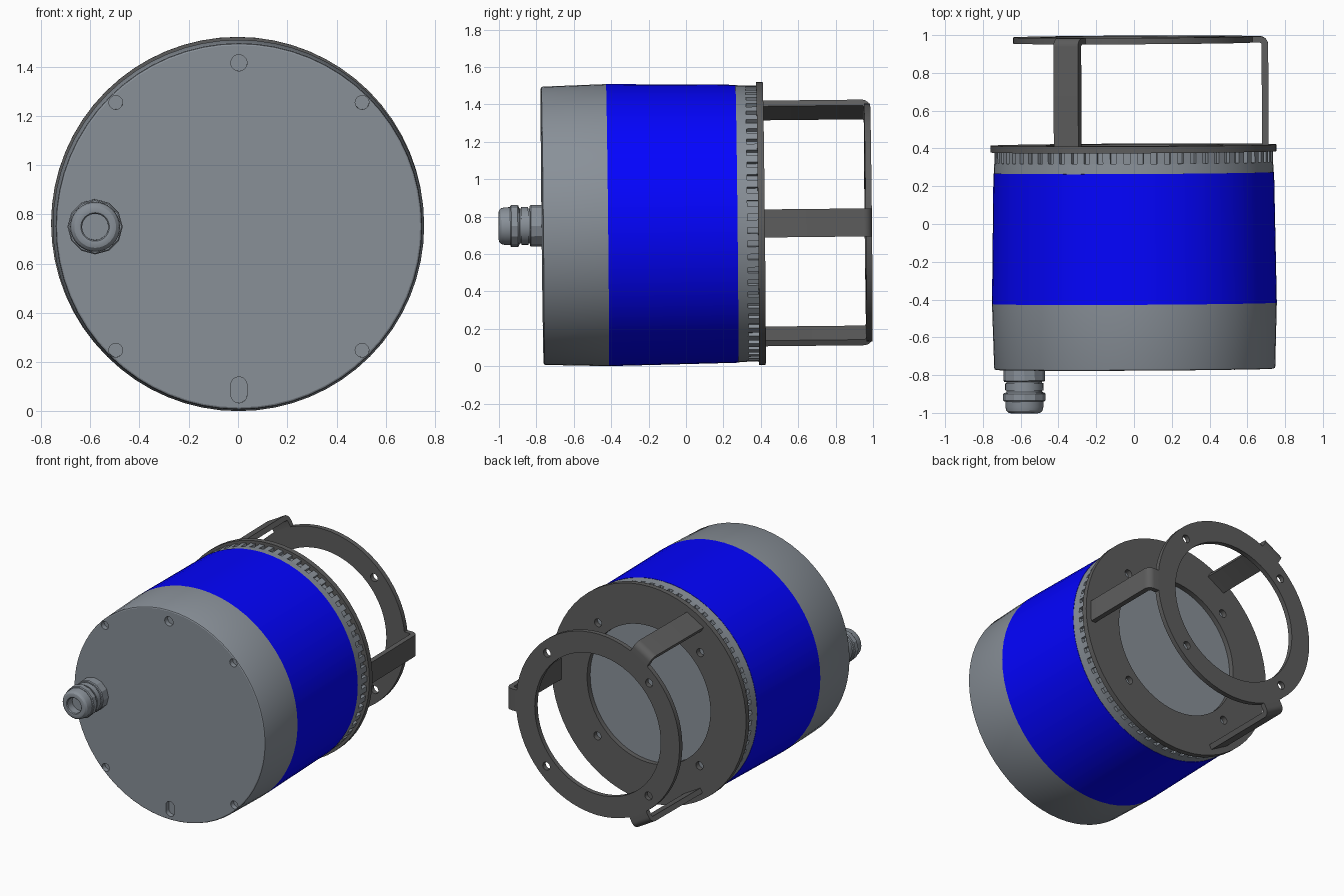
import bpy, bmesh
from math import sin, cos, pi, radians
from mathutils import Matrix, Euler

if "Cube" in bpy.data.objects:
    bpy.data.objects.remove(bpy.data.objects["Cube"])

# Everything is modelled around the y axis, then placed with this slight tilt
PLACE = Matrix.Translation((0, 0, 0.759)) @ Euler((0.0105, 0, 0.005)).to_matrix().to_4x4()


def material(name, rgb):
    m = bpy.data.materials.new(name)
    m.diffuse_color = (*rgb, 1)
    m.use_nodes = True
    m.node_tree.nodes["Principled BSDF"].inputs["Base Color"].default_value = m.diffuse_color
    return m


BLUE = material("blue", (0.001, 0.001, 1.0))
DARK = material("dark_grey", (0.11, 0.11, 0.11))
GREY = material("body_grey", (0.25, 0.28, 0.315))


def finish(name, bm, mat=GREY):
    bmesh.ops.recalc_face_normals(bm, faces=bm.faces)
    me = bpy.data.meshes.new(name)
    bm.to_mesh(me)
    bm.free()
    ob = bpy.data.objects.new(name, me)
    bpy.context.collection.objects.link(ob)
    ob.matrix_world = PLACE
    me.materials.append(mat)
    return ob


def add_loops(bm, loops, closed=False):
    """Skin a list of point loops; cap the ends, or join last to first."""
    rings = [[bm.verts.new(p) for p in lp] for lp in loops]
    n = len(rings[0])
    pairs = list(zip(rings, rings[1:])) + ([(rings[-1], rings[0])] if closed else [])
    for a, b in pairs:
        for i in range(n):
            j = (i + 1) % n
            bm.faces.new((a[i], a[j], b[j], b[i]))
    if not closed:
        bm.faces.new(rings[0])
        bm.faces.new(rings[-1][::-1])


def circle(r, y, seg, x=0, z=0):
    return [(x + r * cos(pi / 2 + 2 * pi * i / seg), y, z + r * sin(pi / 2 + 2 * pi * i / seg))
            for i in range(seg)]


def lathe(name, profile, seg=64, x=0, z=0, closed=False, mat=GREY):
    bm = bmesh.new()
    add_loops(bm, [circle(r, y, seg, x, z) for r, y in profile], closed)
    return finish(name, bm, mat)


def cut(ob, cutter):
    m = ob.modifiers.new("cut", 'BOOLEAN')
    m.operation, m.solver, m.object = 'DIFFERENCE', 'EXACT', cutter
    bpy.context.view_layer.update()
    bpy.context.view_layer.objects.active = ob
    bpy.ops.object.modifier_apply(modifier=m.name)


# Front cover with screw holes and a drain slot
cover = lathe("front_cover", [(0.735, -0.769), (0.741, -0.766), (0.744, -0.758), (0.754, -0.42)])
bm = bmesh.new()
for x, z, r in [(sx * 0.5, sz * 0.503, 0.028) for sx in (-1, 1) for sz in (-1, 1)] + [(0, 0.664, 0.033)]:
    add_loops(bm, [circle(r, y, 20, x, z) for y in (-0.8, -0.735)])
slot = [(0.033 * cos(t), 0.02 * (1 if k < 9 else -1) + 0.033 * sin(t))
        for k in range(18) for t in [pi * (k if k < 9 else k - 1) / 8]]
add_loops(bm, [[(x, y, z - 0.664) for x, z in slot] for y in (-0.8, -0.735)])
cover_cutter = finish("cover_cutter", bm)
cut(cover, cover_cutter)

# Coloured housing band and rear collar
lathe("housing_band", [(0.754, -0.42), (0.743, 0.272)], mat=BLUE)
lathe("rear_collar", [(0.741, 0.272), (0.738, 0.325), (0.716, 0.325), (0.716, 0.382)])

# Row of grip teeth around the collar
bm = bmesh.new()
N = 64
outline = []
for i in range(N):
    for f, r in ((-0.28, 0.71), (-0.28, 0.738), (0.28, 0.738), (0.28, 0.71)):
        a = 2 * pi * (i + f) / N
        outline.append((r * cos(a), r * sin(a)))
add_loops(bm, [[(x, y, z) for x, z in outline] for y in (0.324, 0.383)])
teeth = finish("collar_teeth", bm)

# Rear flange plate and outer mounting ring, both drilled in line
flange = lathe("rear_flange", [(0.757, 0.382), (0.757, 0.418), (0.48, 0.418), (0.48, 0.382)],
               closed=True, mat=DARK)
ring = lathe("mounting_ring", [(0.636, 0.958), (0.636, 0.991), (0.49, 0.991), (0.49, 0.958)],
             closed=True, mat=DARK)
bm = bmesh.new()
for sx in (-1, 1):
    for sz in (-1, 1):
        add_loops(bm, [circle(0.028, y, 20, sx * 0.397, sz * 0.397) for y in (0.3, 1.1)])
bolt_cutter = finish("bolt_cutter", bm, DARK)
for ob in (flange, ring):
    cut(ob, bolt_cutter)

# Three bent arms joining flange and ring
arm = [(0.715, 0.41)] + [(0.67 + 0.045 * cos(t), 0.946 + 0.045 * sin(t))
                         for t in [radians(15 * k) for k in range(7)]]
arm += [(0.622, 0.991), (0.622, 0.958)]
arm += [(0.668 + 0.012 * cos(t), 0.946 + 0.012 * sin(t)) for t in [radians(90 - 30 * k) for k in range(4)]]
arm += [(0.68, 0.41)]
for k in range(3):
    c, s = cos(2 * pi * k / 3), sin(2 * pi * k / 3)
    bm = bmesh.new()
    add_loops(bm, [[(r * c - w * s, y, r * s + w * c) for r, y in arm] for w in (-0.075, 0.075)])
    finish(f"bracket_arm_{k + 1}", bm, DARK)

# Cable gland: domed cap with cable hole, faceted nuts, neck
GX = -0.585
dome = [(0.053, -0.94), (0.053, -0.992), (0.058, -0.998), (0.07, -1.0), (0.085, -0.996),
        (0.096, -0.985), (0.101, -0.965), (0.101, -0.89), (0.094, -0.885), (0.094, -0.76)]
lathe("gland_cap", dome, 32, x=GX)
lathe("gland_nut_outer", [(0.107, -0.937), (0.112, -0.931), (0.112, -0.897), (0.107, -0.891)], 12, x=GX)
lathe("gland_neck_rim", [(0.101, -0.878), (0.101, -0.84)], 32, x=GX)
lathe("gland_nut_base", [(0.106, -0.832), (0.111, -0.826), (0.111, -0.765)], 12, x=GX)

# Remove cutters and smooth the round parts
for c in (cover_cutter, bolt_cutter):
    bpy.data.objects.remove(c)
bpy.ops.object.select_all(action='SELECT')
bpy.context.view_layer.objects.active = cover
bpy.ops.object.shade_smooth_by_angle(angle=radians(25))
